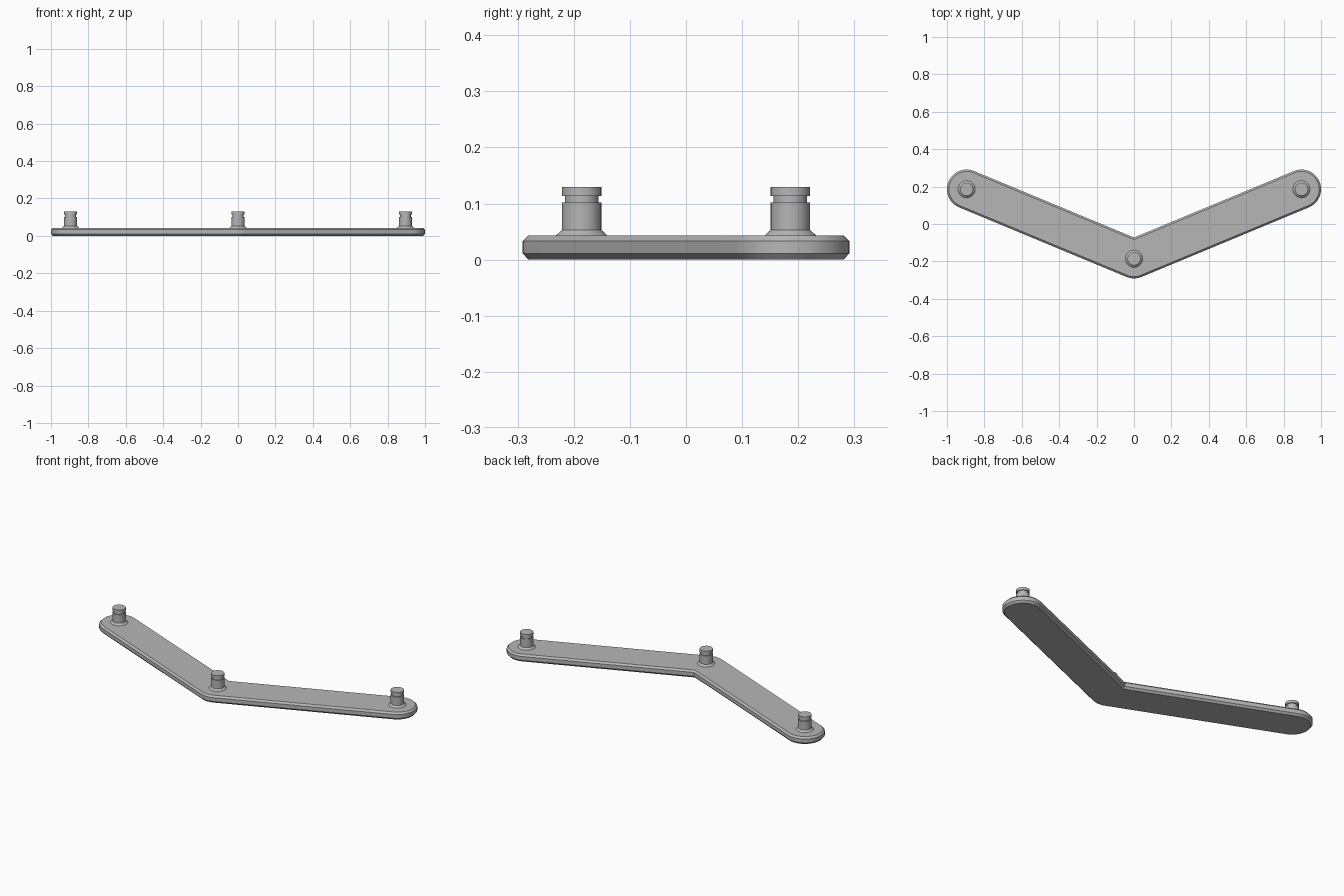
import bpy
import bmesh
from math import atan2, cos, sin, pi, radians

R = 0.105                       # plate half width
END_X, END_Y = 0.895, 0.186     # pin centre on the left arm; the bend is at (0, -END_Y)
ANGLE = atan2(2 * END_Y, END_X)

cube = bpy.data.objects.get("Cube")
if cube:
    bpy.data.objects.remove(cube, do_unlink=True)

grey = bpy.data.materials.new("grey")
grey.use_nodes = True
colour = (0.47, 0.47, 0.47, 1)
grey.diffuse_color = colour
grey.node_tree.nodes["Principled BSDF"].inputs["Base Color"].default_value = colour


def arc(cx, cy, r, start, end, steps):
    angles = [start + (end - start) * i / steps for i in range(steps + 1)]
    return [(cx + r * cos(t), cy + r * sin(t)) for t in angles]


def outline(r):
    """V-shaped outline with round ends, a round outer bend and a sharp inner bend."""
    right = arc(END_X, END_Y, r, ANGLE - pi / 2, ANGLE + pi / 2, 32)
    inner = [(0, -END_Y + r / cos(ANGLE))]
    left = arc(-END_X, END_Y, r, pi / 2 - ANGLE, 3 * pi / 2 - ANGLE, 32)
    bend = arc(0, -END_Y, r, 3 * pi / 2 - ANGLE, 3 * pi / 2 + ANGLE, 12)
    return right + inner + left + bend


def circle(cx, cy, r):
    return arc(cx, cy, r, 0, 2 * pi, 40)[:-1]


def loft(name, sections):
    """Skin a stack of (loop, height) sections and cap both ends."""
    bm = bmesh.new()
    rings = [[bm.verts.new((x, y, z)) for x, y in loop] for loop, z in sections]
    for low, high in zip(rings, rings[1:]):
        n = len(low)
        for i in range(n):
            j = (i + 1) % n
            bm.faces.new((low[i], low[j], high[j], high[i]))
    bm.faces.new(rings[0][::-1])
    bm.faces.new(rings[-1])
    mesh = bpy.data.meshes.new(name)
    bm.to_mesh(mesh)
    bm.free()
    mesh.materials.append(grey)
    obj = bpy.data.objects.new(name, mesh)
    bpy.context.collection.objects.link(obj)
    bpy.ops.object.select_all(action="DESELECT")
    obj.select_set(True)
    bpy.context.view_layer.objects.active = obj
    bpy.ops.object.shade_smooth_by_angle(angle=radians(30))


# Plate with chamfered rims
plate_profile = [(0.010, 0), (0, 0.011), (0, 0.033), (0.010, 0.043)]
loft("plate", [(outline(R - inset), z) for inset, z in plate_profile])

# Pins with a flared foot and a groove below the head
pin_profile = [(0.046, 0.041), (0.046, 0.043), (0.035, 0.053), (0.035, 0.102),
               (0.030, 0.102), (0.030, 0.113), (0.035, 0.113), (0.035, 0.129)]
pins = {"left_pin": (END_X, END_Y), "middle_pin": (0, -END_Y), "right_pin": (-END_X, END_Y)}
for name, (x, y) in pins.items():
    loft(name, [(circle(x, y, r), z) for r, z in pin_profile])
